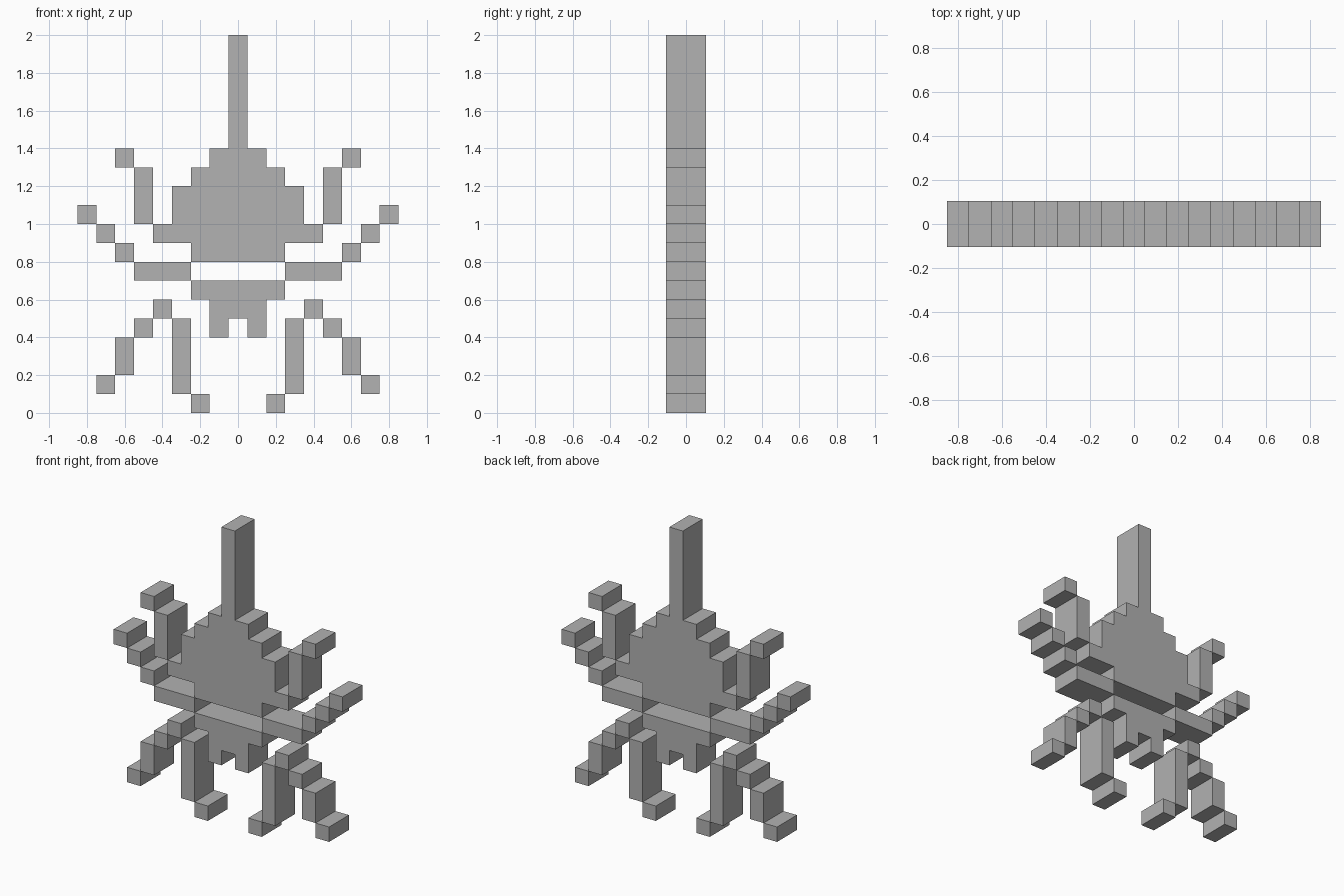
import bpy
import bmesh

CELL = 0.1      # width and height of one step
DEPTH = 0.105   # half thickness of the whole figure

cube = bpy.data.objects.get("Cube")
if cube:
    bpy.data.objects.remove(cube)

grey = bpy.data.materials.new("plain grey")
grey.use_nodes = True
grey.diffuse_color = (0.445, 0.445, 0.445, 1)
grey.node_tree.nodes["Principled BSDF"].inputs["Base Color"].default_value = grey.diffuse_color


def slab(bm, outline):
    """Extrude a closed x-z outline through the full thickness."""
    face = bm.faces.new([bm.verts.new((x, -DEPTH, z)) for x, z in outline])
    result = bmesh.ops.extrude_face_region(bm, geom=[face])
    moved = [v for v in result["geom"] if isinstance(v, bmesh.types.BMVert)]
    bmesh.ops.translate(bm, verts=moved, vec=(0, 2 * DEPTH, 0))


def finish(name, bm):
    bmesh.ops.recalc_face_normals(bm, faces=bm.faces)
    mesh = bpy.data.meshes.new(name)
    bm.to_mesh(mesh)
    bm.free()
    mesh.materials.append(grey)
    obj = bpy.data.objects.new(name, mesh)
    bpy.context.collection.objects.link(obj)


def symmetric_part(name, half):
    """Solid part from the left half of its outline, in steps."""
    left = [((c - 0.5) * CELL, r * CELL) for c, r in half]
    right = [(-x, z) for x, z in reversed(left)]
    bm = bmesh.new()
    slab(bm, left + right)
    finish(name, bm)


def limb_pair(name, blocks):
    """Limb of blocks (first column, end column, bottom row, top row) on each side."""
    for side, sign in (("left", 1), ("right", -1)):
        bm = bmesh.new()
        for c0, c1, r0, r1 in blocks:
            x0, x1 = (sign * (c - 0.5) * CELL for c in (c0, c1))
            z0, z1 = r0 * CELL, r1 * CELL
            slab(bm, [(x0, z0), (x1, z0), (x1, z1), (x0, z1)])
        finish(f"{side}_{name}", bm)


# Stepped upper body with its tall spike
symmetric_part("body_and_spike", [
    (1, 20), (1, 14), (2, 14), (2, 13), (3, 13), (3, 12), (4, 12),
    (4, 10), (5, 10), (5, 9), (3, 9), (3, 8)])

# Separate jaw with two fangs
symmetric_part("jaw_and_fangs", [
    (3, 7), (3, 6), (2, 6), (2, 4), (1, 4), (1, 5)])

# Raised arms, side arms and two pairs of legs
limb_pair("upper_arm", [(5, 6, 10, 13), (6, 7, 13, 14)])
limb_pair("side_arm", [(3, 6, 7, 8), (6, 7, 8, 9), (7, 8, 9, 10), (8, 9, 10, 11)])
limb_pair("inner_leg", [(3, 4, 1, 5), (2, 3, 0, 1)])
limb_pair("outer_leg", [(4, 5, 5, 6), (5, 6, 4, 5), (6, 7, 2, 4), (7, 8, 1, 2)])
